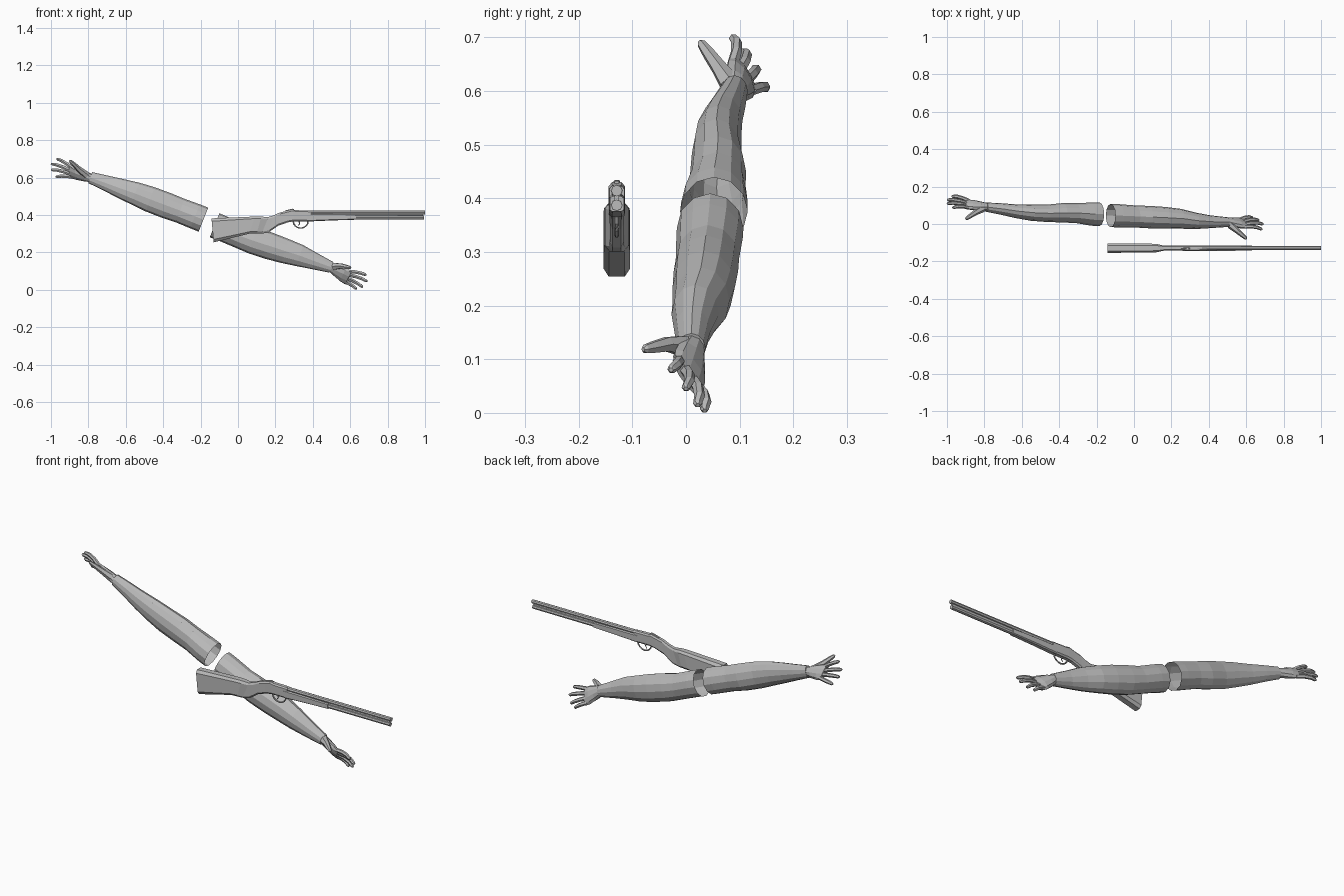
import bpy, bmesh, math
from mathutils import Vector as V

cube = bpy.data.objects.get("Cube")
if cube:
    bpy.data.objects.remove(cube, do_unlink=True)

grey = bpy.data.materials.new("plain_grey")
grey.use_nodes = True
COLOR = (0.5, 0.5, 0.5, 1)
grey.diffuse_color = COLOR
grey.node_tree.nodes["Principled BSDF"].inputs["Base Color"].default_value = COLOR


def loft(name, rings, start=True, end=True):
    """Skin a list of equal rings of points; cap the ends on request."""
    bm = bmesh.new()
    rows = [[bm.verts.new(p) for p in ring] for ring in rings]
    n = len(rows[0])
    for a, b in zip(rows, rows[1:]):
        for i in range(n):
            j = (i + 1) % n
            bm.faces.new((a[i], a[j], b[j], b[i]))
    if start:
        bm.faces.new(rows[0][::-1])
    if end:
        bm.faces.new(rows[-1])
    bmesh.ops.recalc_face_normals(bm, faces=bm.faces)
    mesh = bpy.data.meshes.new(name)
    bm.to_mesh(mesh)
    bm.free()
    mesh.materials.append(grey)
    obj = bpy.data.objects.new(name, mesh)
    bpy.context.collection.objects.link(obj)
    return obj


def ellipse(c, a, b, n):
    return [c + a * math.cos(t) + b * math.sin(t)
            for t in (2 * math.pi * i / n for i in range(n))]


def tube(name, points, radii, n=6):
    """Round tube along points, rings square to the path."""
    pts = [V(p) for p in points]
    rings = []
    for i, p in enumerate(pts):
        d = (pts[min(i + 1, len(pts) - 1)] - pts[max(i - 1, 0)]).normalized()
        side = d.cross(V((0, 0, 1)) if abs(d.z) < 0.9 else V((0, 1, 0))).normalized()
        rings.append(ellipse(p, side * radii[i], d.cross(side) * radii[i], n))
    return loft(name, rings)


def finger(name, base, tip, r):
    """Tapered digit with a soft bend and a blunt end."""
    a, b = V(base), V(tip)
    bend = V((0, 0.006, 0.004))
    pts = [a, a.lerp(b, 0.35) + bend, a.lerp(b, 0.7) + bend, a.lerp(b, 0.93), b]
    tube(name, pts, [r * k for k in (1.05, 1, 0.95, 0.8, 0.4)])


def arm(side, stations, knuckles, tips, thumb):
    """Sleeve stations: x, y, z, half depth in y, half height."""
    cs = [V(s[:3]) for s in stations]
    rings = []
    for i, s in enumerate(stations):
        d = cs[min(i + 1, len(cs) - 1)] - cs[max(i - 1, 0)]
        d.y *= 0.3
        d.normalize()
        up = V((0, 1, 0)).cross(d).normalized()
        up *= 1 if up.z > 0 else -1
        rings.append(ellipse(cs[i], V((0, s[3], 0)), up * s[4], 12))
    loft(side + "_arm", rings, start=False)

    # Palm spreads from the wrist to the knuckle line
    first, last = V(knuckles[0]), V(knuckles[-1])
    wrist, front = cs[-1], (first + last) / 2
    wide = (first - last) / 2
    thick = wide.cross(front - wrist).normalized()
    palm = []
    for t, w, h in ((-0.08, 0.62, 0.024), (0.3, 0.95, 0.022), (0.7, 1.2, 0.019), (1.02, 1.2, 0.012)):
        palm.append(ellipse(wrist.lerp(front, t), wide * w, thick * h, 10))
    loft(side + "_palm", palm)

    for label, k, t in zip(("index", "middle", "ring", "little"), knuckles, tips):
        finger(f"{side}_{label}_finger", V(k).lerp(wrist, 0.12), t, 0.0105)
    root, joint, end = (V(p) for p in thumb)
    tube(side + "_thumb", [root, joint, joint.lerp(end, 0.55), joint.lerp(end, 0.9), end],
         (0.021, 0.015, 0.012, 0.009, 0.004))


arm("right",
    [(-.185, .052, .375, .063, .069), (-.23, .053, .393, .062, .069),
     (-.31, .058, .424, .053, .067), (-.38, .06, .45, .052, .07),
     (-.47, .057, .484, .046, .069), (-.55, .06, .515, .043, .062),
     (-.63, .068, .543, .037, .052), (-.71, .08, .572, .031, .041),
     (-.79, .09, .6, .025, .031)],
    [(-.9, .088, .66), (-.91, .102, .643), (-.905, .115, .622), (-.89, .125, .602)],
    [(-.97, .088, .702), (-1, .11, .675), (-1, .13, .643), (-.975, .15, .605)],
    [(-.81, .083, .612), (-.85, .06, .645), (-.9, .026, .692)])

arm("left",
    [(-.125, .045, .345, .062, .069), (-.08, .044, .327, .062, .068),
     (.01, .04, .288, .059, .067), (.08, .037, .263, .06, .072),
     (.17, .033, .234, .058, .072), (.25, .028, .208, .053, .067),
     (.33, .017, .183, .044, .059), (.41, .012, .153, .034, .045),
     (.5, .01, .12, .026, .03)],
    [(.605, -.017, .095), (.61, -.001, .073), (.597, .014, .052), (.575, .025, .036)],
    [(.686, -.028, .08), (.692, .0, .045), (.668, .022, .014), (.635, .035, .004)],
    [(.515, -.005, .125), (.55, -.035, .128), (.603, -.08, .118)])

# Shotgun
GUN_Y = -0.129


def slab(name, sections):
    """Chamfered box loft: top x, top z, bottom x, bottom z, half width."""
    rings = []
    for xt, zt, xb, zb, w in sections:
        top, bot = V((xt, GUN_Y, zt)), V((xb, GUN_Y, zb))
        ring = []
        for u, k in ((0, .6), (.12, 1), (.88, 1), (1, .6), (1, -.6), (.88, -1), (.12, -1), (0, -.6)):
            ring.append(top.lerp(bot, u) + V((0, w * k, 0)))
        rings.append(ring)
    return loft(name, rings)


slab("stock", [(-.142, .382, -.13, .254, .025), (.09, .392, .06, .3, .024),
               (.125, .392, .1, .301, .022), (.165, .388, .13, .3, .013)])
slab("grip", [(.155, .388, .125, .3, .014), (.19, .398, .165, .308, .013),
              (.225, .414, .215, .343, .013), (.27, .424, .27, .362, .014)])
slab("receiver", [(.26, .422, .26, .36, .014), (.29, .43, .3, .366, .015),
                  (.305, .426, .37, .366, .015), (.39, .424, .39, .367, .014)])
slab("forend", [(.37, .408, .37, .365, .015), (.5, .407, .5, .371, .0145),
                (.63, .404, .63, .375, .013)])
slab("rib", [(.38, .405, .38, .395, .004), (.99, .405, .99, .395, .004)])
slab("top_lever", [(.25, .424, .25, .41, .004), (.29, .434, .29, .42, .006),
                   (.3, .432, .3, .42, .004)])
for name, z, end in (("upper_barrel", .414, 1), ("lower_barrel", .387, .995)):
    tube(name, [(.34, GUN_Y, z), (end, GUN_Y, z)], (.0115, .0105), 8)

# Trigger guard and trigger
guard = [(.335 + .04 * math.cos(a), GUN_Y, .368 + .038 * math.sin(a))
         for a in (math.pi + math.pi * i / 8 for i in range(9))]
tube("trigger_guard", guard, [.004] * 9, 6)
tube("trigger", [(.325, GUN_Y, .37), (.33, GUN_Y, .355), (.323, GUN_Y, .343)], (.004, .003, .002), 6)
